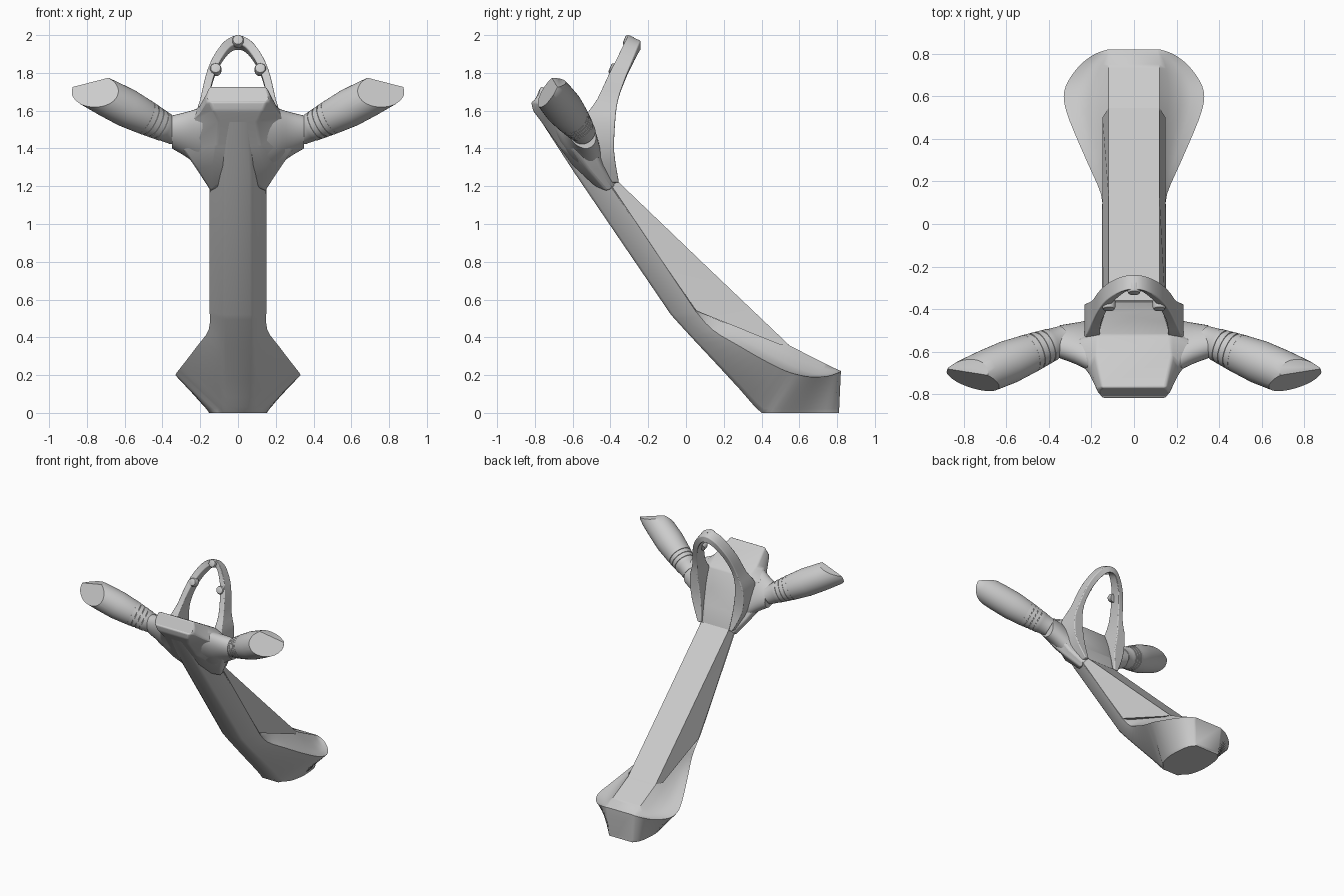
import bpy, bmesh, math
from mathutils import Vector

old = bpy.data.objects.get("Cube")
if old:
    bpy.data.objects.remove(old, do_unlink=True)

grey = bpy.data.materials.new("light grey")
grey.use_nodes = True
grey.diffuse_color = (0.6, 0.6, 0.6, 1)
grey.node_tree.nodes["Principled BSDF"].inputs["Base Color"].default_value = (0.6, 0.6, 0.6, 1)


def finish(name, bm, angle=35, bevel=0):
    """Turn a bmesh into a shaded object."""
    bmesh.ops.recalc_face_normals(bm, faces=bm.faces)
    mesh = bpy.data.meshes.new(name)
    bm.to_mesh(mesh)
    bm.free()
    mesh.materials.append(grey)
    ob = bpy.data.objects.new(name, mesh)
    bpy.context.collection.objects.link(ob)
    bpy.ops.object.select_all(action="DESELECT")
    ob.select_set(True)
    bpy.context.view_layer.objects.active = ob
    bpy.ops.object.shade_smooth_by_angle(angle=math.radians(angle))
    if bevel:
        mod = ob.modifiers.new("soft edges", "BEVEL")
        mod.width, mod.segments = bevel, 3
        mod.limit_method, mod.angle_limit = "ANGLE", math.radians(25)
    return ob


def loft(name, rings, angle=35, bevel=0):
    """Skin a list of closed rings and cap both ends."""
    bm = bmesh.new()
    loops = [[bm.verts.new(p) for p in ring] for ring in rings]
    for a, b in zip(loops, loops[1:]):
        for i in range(len(a)):
            j = (i + 1) % len(a)
            bm.faces.new((a[i], a[j], b[j], b[i]))
    bm.faces.new(loops[0])
    bm.faces.new(loops[-1][::-1])
    bmesh.ops.remove_doubles(bm, verts=bm.verts, dist=0.0005)
    return finish(name, bm, angle, bevel)


def mirrored(points):
    """Close a half section across the x = 0 plane."""
    return points + [(-x, y, z) for x, y, z in reversed(points)]


def smoothed(sections, steps=3):
    """Resample a run of sections along a smooth spline."""
    padded = [sections[0]] + sections + [sections[-1]]
    out = []
    for a, b, c, d in zip(padded, padded[1:], padded[2:], padded[3:]):
        for k in range(steps):
            t = k / steps
            ring = []
            for p, q, r, s in zip(a, b, c, d):
                p, q, r, s = Vector(p), Vector(q), Vector(r), Vector(s)
                v = q + ((r - p) * t + (2 * p - 5 * q + 4 * r - s) * t ** 2
                         + (3 * q - p - 3 * r + s) * t ** 3) / 2
                v.z = max(v.z, 0)
                ring.append(tuple(v))
            out.append(ring)
    return out + [list(sections[-1])]


def turned(name, start, axis, profile, side, cuts=()):
    """Revolve (distance, radius) pairs around an axis, with optional slanted cuts."""
    d = Vector(axis).normalized()
    u = d.cross(Vector((0, 0, 1))).normalized()
    v = d.cross(u)
    bm = bmesh.new()
    loops = []
    for t, r in profile:
        c = Vector(start) + d * t
        angles = [math.tau * k / 40 for k in range(40)]
        loops.append([bm.verts.new(c + (u * math.cos(a) + v * math.sin(a)) * r) for a in angles])
    for a, b in zip(loops, loops[1:]):
        for i in range(40):
            j = (i + 1) % 40
            bm.faces.new((a[i], a[j], b[j], b[i]))
    bm.faces.new(loops[0])
    bm.faces.new(loops[-1])
    for point, normal in cuts:
        res = bmesh.ops.bisect_plane(bm, geom=bm.verts[:] + bm.edges[:] + bm.faces[:],
                                     plane_co=point, plane_no=normal, clear_outer=True)
        rim = [e for e in res["geom_cut"] if isinstance(e, bmesh.types.BMEdge)]
        bmesh.ops.contextual_create(bm, geom=rim)
    for vert in bm.verts:
        vert.co.x *= side
    return finish(name, bm)


# Column and flared foot: front corner, side rim, deck edge
stations = [
    ((.08, -.08, .52), (.15, .05, .54), (.12, .06, .54)),
    ((.08, .02, .41), (.155, .14, .44), (.12, .20, .48)),
    ((.08, .16, .26), (.215, .28, .355), (.12, .32, .44)),
    ((.075, .28, .13), (.272, .41, .28), (.12, .44, .40)),
    ((.07, .40, 0), (.315, .52, .225), (.12, .54, .36)),
    ((.125, .47, 0), (.33, .60, .20), (.12, .62, .32)),
    ((.15, .57, 0), (.31, .67, .19), (.12, .69, .285)),
    ((.15, .67, 0), (.25, .75, .195), (.12, .75, .255)),
    ((.135, .76, 0), (.18, .80, .21), (.115, .79, .235)),
    ((.10, .81, 0), (.12, .82, .22), (.11, .82, .222)),
]
# The straight column runs up inside the head
column = [
    ((.06, -.765, 1.54), (.09, -.68, 1.54), (.07, -.64, 1.53)),
    ((.075, -.59, 1.27), (.15, -.42, 1.24), (.12, -.40, 1.22)),
]
rings = []
for f, s, t in column + smoothed(stations):
    f, s, t = Vector(f), Vector(s), Vector(t)
    # Softened front corner (crisp on the ground), then a concave scoop from rim to deck
    soft = .015 if f.z > .005 else 0
    front = [tuple(f - Vector((soft, 0, 0))), tuple(f.lerp(s, .1))]
    dip = Vector((0, 0, -0.2 * max(0, s.x - .15)))
    mids = [tuple(s.lerp(t, k) + dip * w) for k, w in ((.3, .8), (.55, 1), (.8, .6))]
    rings.append(mirrored(front + [tuple(s)] + mids + [tuple(t)]))
loft("column_and_foot", rings, 40)

# Flat cover on the rear of the column, with leaning flanks
cover = [
    ((.148, -.40, 1.20), (.12, -.36, 1.225)),
    ((.148, .055, .54), (.12, .13, .755)),
    ((.148, .50, .36), (.12, .545, .36)),
]
loft("column_cover", [mirrored(list(s)) for s in cover], 20)

# Head: front corner, side, shoulder, rear deck edge
head = [
    ((.11, -.48, 1.20), (.145, -.42, 1.17), (.14, -.38, 1.19), (.11, -.36, 1.20)),
    ((.135, -.60, 1.31), (.22, -.52, 1.29), (.22, -.45, 1.30), (.13, -.41, 1.34)),
    ((.115, -.68, 1.42), (.29, -.59, 1.39), (.29, -.50, 1.42), (.15, -.46, 1.46)),
    ((.10, -.765, 1.54), (.27, -.63, 1.53), (.27, -.55, 1.57), (.17, -.52, 1.59)),
    ((.13, -.81, 1.60), (.215, -.70, 1.58), (.21, -.66, 1.62), (.18, -.62, 1.645)),
    ((.15, -.82, 1.65), (.17, -.79, 1.65), (.165, -.78, 1.69), (.15, -.77, 1.73)),
]
loft("head", [mirrored(list(s)) for s in head], 40, .012)

# Arch: outer x, inner x, outer z, inner z, front y, rear y
half_arch = [
    (.150, .12, 1.22, 1.22, -.42, -.355),
    (.220, .14, 1.38, 1.38, -.50, -.38),
    (.232, .16, 1.54, 1.54, -.54, -.375),
    (.200, .155, 1.66, 1.66, -.47, -.36),
    (.170, .128, 1.79, 1.78, -.41, -.32),
    (.135, .095, 1.88, 1.86, -.365, -.285),
    (.085, .055, 1.955, 1.92, -.33, -.257),
    (.040, .025, 1.99, 1.945, -.312, -.243),
]
sections = []
for xo, xi, zo, zi, yf, yb in half_arch:
    drop = .03 * max(0, (zo - 1.6) / .4)
    sections.append([(xo, yf, zo), (xo, yb, zo - drop), (xi, yb, zi - drop), (xi, yf, zi)])
top = [(0, -.308, 2.0), (0, -.24, 1.97), (0, -.24, 1.92), (0, -.308, 1.95)]
other = [[(-x, y, z) for x, y, z in s] for s in reversed(sections)]
loft("arch", smoothed(sections + [top] + other), 40, .006)

# Three small knobs on the front of the arch
for name, at in (("top_knob", (0, -.285, 1.96)), ("left_knob", (.118, -.36, 1.81)),
                 ("right_knob", (-.118, -.36, 1.81))):
    turned(name, at, (0, -.92, .38), [(0, .03), (.035, .03), (.043, .026), (.046, .018)], 1)

# Handle arms on both sides
axis = Vector((.45, -.185, .23))
root = Vector((.355, -.552, 1.495))
slope, across = Vector((0, -.55, .83)), Vector((0, .83, .55))
for label, side in (("left", 1), ("right", -1)):
    # Socket flaring out of the head, stretched along the head's slope
    flare = [((.14, -.57, 1.45), .22, .09), ((.21, -.57, 1.46), .175, .085),
             ((.28, -.56, 1.475), .13, .077), ((.35, -.553, 1.487), .095, .068)]
    rings = []
    for centre, long, short in flare:
        ring = []
        for k in range(32):
            a = math.tau * k / 32
            p = Vector(centre) + slope * long * math.cos(a) + across * short * math.sin(a)
            ring.append((side * p.x, p.y, p.z))
        rings.append(ring)
    loft(label + "_socket", smoothed(rings), 40)
    # Ribbed collar
    profile = [(-.03, .066), (.035, .074)]
    for k in range(4):
        t, r = .04 + .032 * k, .077 + .004 * k
        profile += [(t, r), (t + .026, r + .003), (t + .027, r), (t + .031, r)]
    turned(label + "_collar", root, axis, profile, side)
    # Grip with a slanted front facet and a sloping top
    grip = [(.15, .088), (.165, .092), (.28, .102), (.40, .10), (.52, .094), (.57, .086), (.585, .075)]
    turned(label + "_grip", root, axis, grip, side,
           (((.72, -.745, 1.69), (.25, -.85, .45)), ((.74, -.70, 1.76), (.25, .05, 1))))
